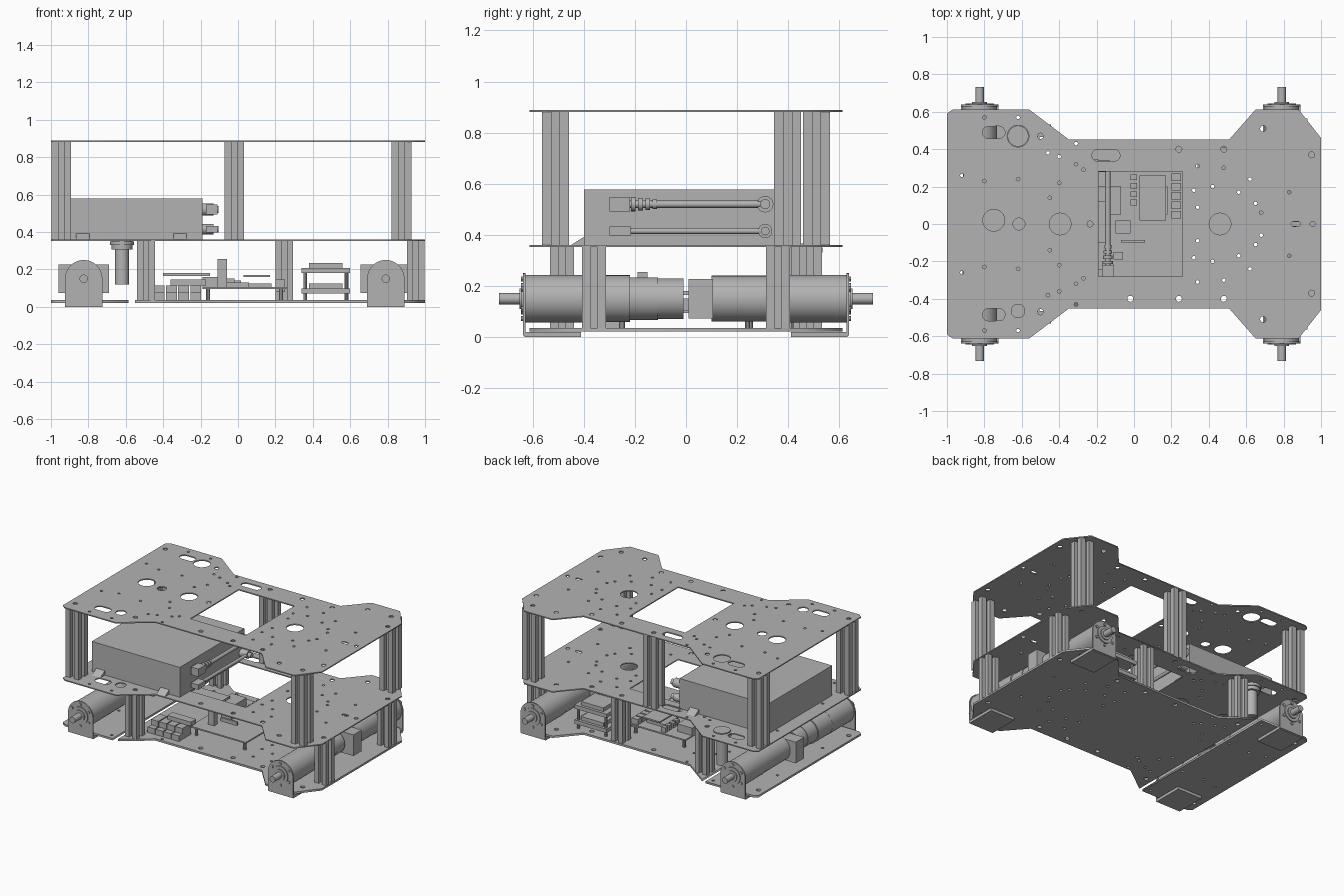
import bpy, bmesh
from math import sin, cos, pi, radians
from mathutils import Vector, Matrix

cube = bpy.data.objects.get("Cube")
if cube:
    bpy.data.objects.remove(cube, do_unlink=True)

grey = bpy.data.materials.new("plain_grey")
grey.use_nodes = True
grey.diffuse_color = (0.45, 0.45, 0.45, 1)
grey.node_tree.nodes["Principled BSDF"].inputs["Base Color"].default_value = (0.45, 0.45, 0.45, 1)


def add_object(name, mesh, smooth=False):
    obj = bpy.data.objects.new(name, mesh)
    bpy.context.collection.objects.link(obj)
    mesh.materials.clear()
    mesh.materials.append(grey)
    if smooth:
        bpy.ops.object.select_all(action="DESELECT")
        obj.select_set(True)
        bpy.context.view_layer.objects.active = obj
        bpy.ops.object.shade_smooth_by_angle(angle=radians(35))
    return obj


def from_bmesh(name, bm, smooth=False):
    bmesh.ops.recalc_face_normals(bm, faces=bm.faces)
    mesh = bpy.data.meshes.new(name)
    bm.to_mesh(mesh)
    bm.free()
    return add_object(name, mesh, smooth)


def box(name, x, y, z):
    """Box between (min, max) pairs on each axis."""
    bm = bmesh.new()
    bmesh.ops.create_cube(bm, size=1)
    for v in bm.verts:
        v.co = Vector([(a + b) / 2 + c * (b - a) for (a, b), c in zip((x, y, z), v.co)])
    return from_bmesh(name, bm)


def rod(name, start, end, radius, sides=32):
    """Cylinder between two points."""
    a, b = Vector(start), Vector(end)
    bm = bmesh.new()
    bmesh.ops.create_cone(bm, cap_ends=True, segments=sides, radius1=radius, radius2=radius, depth=(b - a).length)
    turn = Vector((0, 0, 1)).rotation_difference(b - a).to_matrix().to_4x4()
    bm.transform(Matrix.Translation((a + b) / 2) @ turn)
    return from_bmesh(name, bm, True)


def prism(name, points, offset, smooth=False):
    """Extrude a loop of 3D points along an offset."""
    bm = bmesh.new()
    face = bm.faces.new([bm.verts.new(p) for p in points])
    out = bmesh.ops.extrude_face_region(bm, geom=[face])
    bmesh.ops.translate(bm, vec=offset, verts=[v for v in out["geom"] if isinstance(v, bmesh.types.BMVert)])
    return from_bmesh(name, bm, smooth)


def circle(x, y, r, sides=12):
    return [(x + r * cos(2 * pi * i / sides), y + r * sin(2 * pi * i / sides)) for i in range(sides)]


def slot(x, y, w, h):
    loop = circle(0, 0, h / 2, 24)
    return [(x + px + (w - h) / 2 * (1 if px > 0 else -1), y + py) for px, py in loop]


def plate(name, z, loops, thick=0.008):
    """Flat sheet: the first loop is the outline, the rest are holes."""
    curve = bpy.data.curves.new(name, "CURVE")
    curve.dimensions = "2D"
    curve.fill_mode = "BOTH"
    curve.extrude = thick / 2
    for loop in loops:
        s = curve.splines.new("POLY")
        s.points.add(len(loop) - 1)
        for p, (x, y) in zip(s.points, loop):
            p.co = (x, y, 0, 1)
        s.use_cyclic_u = True
    helper = bpy.data.objects.new(name + "_curve", curve)
    bpy.context.collection.objects.link(helper)
    graph = bpy.context.evaluated_depsgraph_get()
    mesh = bpy.data.meshes.new_from_object(helper.evaluated_get(graph))
    bpy.data.objects.remove(helper, do_unlink=True)
    obj = add_object(name, mesh)
    obj.location.z = z
    return obj


def mirrored(half):
    return half + [(x, -y) for x, y in reversed(half)]


# Hole patterns, mirrored across the centre line
bolts = [(-.95, .52), (-.5, .47), (-.02, .4), (.24, .4), (.48, .4), (.95, .37), (.69, .51), (.88, .51)]
pins = [(-.8, .57), (-.62, .57), (-.92, .26), (-.8, .23), (-.62, .24), (-.31, .43), (-.46, .38), (-.4, .36),
        (-.31, .32), (-.27, .29), (-.45, .14), (-.4, .22), (.34, .31), (.42, .2), (.48, .3), (.56, .17),
        (.62, .24), (.68, .06), (.83, .17), (.65, .11), (.32, .18), (.34, .09)]
small = [circle(x, s * y, .016) for x, y in bolts for s in (1, -1)]
small += [circle(x, s * y, .01, 8) for x, y in pins for s in (1, -1)]

# Upper and middle decks
outline = mirrored([(-1, .59), (-.97, .612), (-.56, .612), (-.35, .453), (.51, .453), (.65, .612), (.88, .612), (1, .46)])
large = [circle(-.75, .02, .058, 32), circle(-.395, 0, .058, 32), circle(.46, 0, .058, 32),
         circle(-.615, 0, .032, 24), circle(-.62, .47, .058, 32), circle(-.62, -.465, .036, 24),
         slot(-.75, .49, .12, .066), slot(-.75, -.485, .12, .066), slot(-.15, .367, .15, .062),
         slot(.865, 0, .05, .025), circle(-.235, 0, .016), circle(.955, 0, .014)]
window = [(-.19, .28), (.26, .28), (.26, -.28), (-.19, -.28)]
for name, z in (("top_deck", .884), ("middle_deck", .356)):
    plate(name, z, [outline, window] + large + small)

# Bottom deck in two pieces with a narrow gap
main = mirrored([(-.55, .6), (-.35, .453), (.51, .453), (.65, .612), (.88, .612), (1, .46)])
strip = mirrored([(-1, .59), (-.97, .612), (-.585, .612)])
plate("bottom_deck", .028, [main] + [h for h in small if min(p[0] for p in h) > -.525], .014)
plate("bottom_end_strip", .028, [strip] + [h for h in small if max(p[0] for p in h) < -.6], .014)


# Slotted posts
def post(name, x, y, z0, z1, h):
    side = [(-1, -1), (-.3, -1), (-.3, -.45), (.3, -.45), (.3, -1)]
    pts = []
    for k in range(4):
        c, s = (1, 0, -1, 0)[k], (0, 1, 0, -1)[k]
        pts += [(x + h * (c * a - s * b), y + h * (s * a + c * b), z0) for a, b in side]
    prism(name, pts, (0, 0, z1 - z0))


for s in (1, -1):
    post("upper_post", -.945, s * .51, .36, .88, .053)
    post("upper_post", .875, s * .51, .36, .88, .053)
    post("lower_post", -.492, s * .485, .035, .352, .047)
    post("lower_post", .95, s * .36, .035, .352, .047)
post("upper_middle_post", -.02, .398, .36, .88, .053)
post("lower_middle_post", .247, .398, .035, .352, .047)

# Motors with brackets and shafts
MZ = .15
for x in (-.825, .79):
    for s in (1, -1):
        def along(name, y0, y1, r):
            rod(name, (x, s * y0, MZ), (x, s * y1, MZ), r)

        arch = [(x + .1 * cos(pi * i / 20), s * .628, MZ + .1 * sin(pi * i / 20)) for i in range(21)]
        prism("motor_bracket", arch + [(x - .1, s * .628, .006), (x + .1, s * .628, .006)], (0, s * .01, 0), True)
        box("bracket_foot", (x - .1, x + .1), sorted((s * .41, s * .632)), (0, .02))
        along("gearbox", .38, .628, .093)
        along("motor_collar", .63, .645, .062)
        along("shaft_boss", .645, .652, .04)
        along("motor_shaft", .65, .732, .022)
        for k in range(6):
            a = pi * k / 3 + pi / 6
            sx, sz = x + .078 * cos(a), MZ + .078 * sin(a)
            rod("bracket_screw", (sx, s * .636, sz), (sx, s * .645, sz), .01, 10)
        if s > 0:
            along("motor_body", .1, .38, .09)
            box("encoder_housing", (x - .135, x + .135), (.01, .105), (.073, .227))
        else:
            along("motor_body", .22, .38, .092)
            along("motor_tail", .11, .22, .084)
            along("encoder_cap", .01, .11, .08)

# Battery with hold-down tabs
box("battery", (-.9, -.19), (-.4, .345), (.36, .578))
for x in (-.83, -.31):
    for y, d in ((-.4, -.05), (.345, .05)):
        prism("battery_tab", [(x - .035, y, .36), (x - .035, y, .392), (x - .035, y + d, .36)], (.07, 0, 0))

# Battery leads, plugs and outlets
CX = -.14
for z, r in ((.52, .014), (.415, .012)):
    rod("lead_outlet", (-.19, .31, z), (CX + .01, .31, z), r * 2.3, 24)
    rod("lead", (CX, .31, z), (CX, -.24, z), r, 16)
    rod("lead_elbow", (CX - .02, .31, z), (CX + .035, .31, z), r * 1.4, 16)
box("upper_plug", (CX - .03, CX + .03), (-.3, -.22), (.492, .548))
for i in range(4):
    rod("plug_grip", (CX, -.215 + i * .028, .52), (CX, -.197 + i * .028, .52), .028 - .003 * i, 16)
box("lower_plug", (CX - .03, CX + .03), (-.3, -.215), (.397, .433))

# Sensor hanging from the middle deck
rod("sensor_cap", (-.62, .47, .305), (-.62, .47, .366), .056)
rod("sensor_rim", (-.62, .47, .33), (-.62, .47, .35), .064)
rod("sensor_body", (-.62, .47, .12), (-.62, .47, .31), .038)

# Stacked modules at the rear
for z in (.07, .18):
    box("module_board", (.34, .6), (.22, .43), (z, z + .028))
    box("module_cover", (.38, .56), (.25, .41), (z + .028, z + .055))
for x in (.36, .58):
    for y in (.24, .41):
        rod("module_standoff", (x, y, .035), (x, y, .18), .01, 10)

# Main circuit board
box("circuit_board", (-.19, .26), (-.28, .28), (.095, .105))
box("processor", (.03, .18), (.05, .2), (.105, .125))
box("raised_board", (-.4, -.15), (-.1, .12), (.165, .18))
box("board_socket", (-.19, -.07), (.05, .2), (.105, .16))
box("side_board", (.03, .17), (.02, .26), (.16, .17))
for i in range(5):
    box("edge_connector", (.2, .25), (.03 + i * .05, .07 + i * .05), (.08, .145))
for i in range(4):
    box("small_chip", (-.02, .015), (.1 + i * .045, .13 + i * .045), (.105, .14))
box("pin_header", (-.1, -.02), (-.05, .02), (.105, .15))
box("tall_connector", (-.11, -.06), (-.19, -.15), (.105, .255))
box("low_connector", (-.07, .06), (-.1, -.085), (.105, .13))
for x in (-.16, .23):
    for y in (-.25, .25):
        rod("board_standoff", (x, y, .035), (x, y, .095), .012, 10)

# Terminal blocks on the front edge
for i in range(4):
    x = -.45 + i * .065
    box("terminal_block", (x, x + .058), (-.36, -.26), (.035, .115))
    box("terminal_step", (x, x + .058), (-.4, -.36), (.035, .075))
box("terminal_bridge", (-.36, -.17), (-.3, -.24), (.115, .145))
